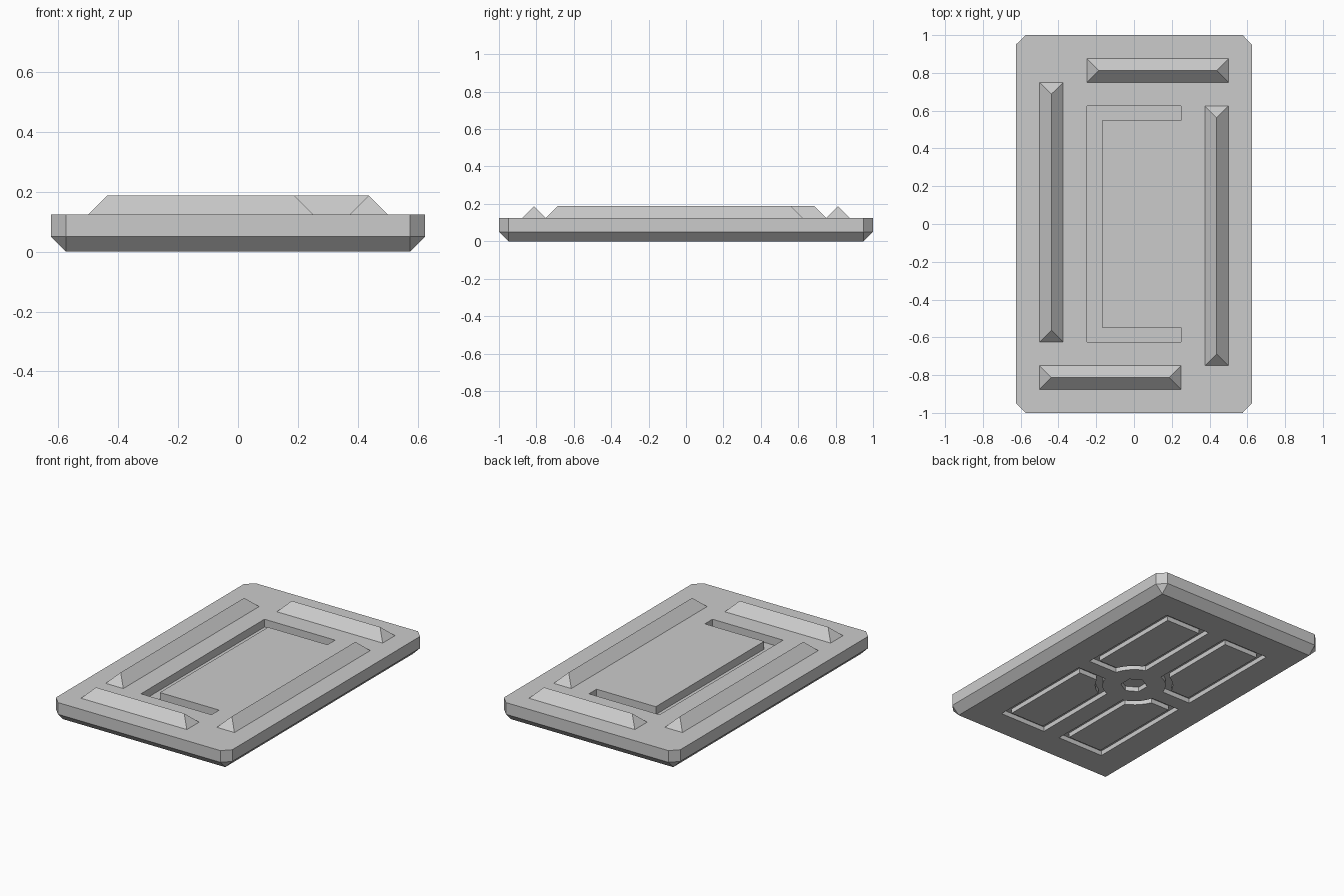
import bpy, bmesh, math

if "Cube" in bpy.data.objects:
    bpy.data.objects.remove(bpy.data.objects["Cube"], do_unlink=True)

# One plain grey material
grey = bpy.data.materials.new("stone_grey")
grey.use_nodes = True
COLOUR = (0.6, 0.6, 0.6, 1)
grey.diffuse_color = COLOUR
grey.node_tree.nodes["Principled BSDF"].inputs["Base Color"].default_value = COLOUR

TOP, SHOULDER = 0.125, 0.05
HALF_X, HALF_Y, CHAMFER = 0.625, 1.0, 0.05


def finish(bm, name):
    bmesh.ops.recalc_face_normals(bm, faces=bm.faces)
    mesh = bpy.data.meshes.new(name)
    bm.to_mesh(mesh)
    bm.free()
    mesh.materials.append(grey)
    obj = bpy.data.objects.new(name, mesh)
    bpy.context.collection.objects.link(obj)
    return obj


def loop(bm, points, z):
    return [bm.verts.new((x, y, z)) for x, y in points]


def bridge(bm, a, b):
    for i in range(len(a)):
        j = (i + 1) % len(a)
        bm.faces.new((a[i], a[j], b[j], b[i]))


def prism(bm, points, z0, z1):
    low, high = loop(bm, points, z0), loop(bm, points, z1)
    bm.faces.new(low)
    bm.faces.new(high)
    bridge(bm, low, high)


def ring_prism(bm, outer, inner, z0, z1):
    loops = [loop(bm, outer, z0), loop(bm, outer, z1),
             loop(bm, inner, z1), loop(bm, inner, z0)]
    for k in range(4):
        bridge(bm, loops[k], loops[(k + 1) % 4])


# Slab: clipped corners, square underside with a sloping rim
def slab():
    bm = bmesh.new()
    ix, iy = HALF_X - CHAMFER, HALF_Y - CHAMFER
    corners = [(1, 1), (-1, 1), (-1, -1), (1, -1)]
    outline = []
    for sx, sy in corners:
        pair = [(sx * HALF_X, sy * iy), (sx * ix, sy * HALF_Y)]
        outline += pair if sx * sy > 0 else pair[::-1]
    base = loop(bm, [(sx * ix, sy * iy) for sx, sy in corners], 0)
    mid, top = loop(bm, outline, SHOULDER), loop(bm, outline, TOP)
    bm.faces.new(base)
    bm.faces.new(top)
    bridge(bm, mid, top)
    for i in range(4):
        j = (i + 1) % 4
        bm.faces.new((base[i], mid[2 * i], mid[2 * i + 1]))
        bm.faces.new((base[i], mid[2 * i + 1], mid[2 * j], base[j]))
    return finish(bm, "slab")


# Quarter panel outline whose inner corner is scooped by a central circle
def panel(x0, x1, y0, y1, radius, sx, sy, steps=5):
    start, end = math.acos(x0 / radius), math.asin(y0 / radius)
    arc = [start + (end - start) * i / steps for i in range(steps + 1)]
    pts = [(radius * math.cos(a), radius * math.sin(a)) for a in arc]
    pts += [(x1, y0), (x1, y1), (x0, y1)]
    return [(sx * x, sy * y) for x, y in pts]


body = slab()

# Cutter for the recesses on both sides
bm = bmesh.new()
bracket = [(0.25, 0.625), (-0.25, 0.625), (-0.25, -0.625), (0.25, -0.625),
           (0.25, -0.548), (-0.17, -0.548), (-0.17, 0.548), (0.25, 0.548)]
prism(bm, bracket, TOP - 0.05, TOP + 0.05)
DEPTH, GROOVE = 0.03, 0.043
for sx in (1, -1):
    for sy in (1, -1):
        outer = panel(0.06, 0.39, 0.05, 0.77, 0.19, sx, sy)
        inner = panel(0.06 + GROOVE, 0.39 - GROOVE, 0.05 + GROOVE, 0.77 - GROOVE,
                      0.19 + GROOVE, sx, sy)
        ring_prism(bm, outer, inner, -0.05, DEPTH)
hexagon = [(0.08 * math.sin(k * math.pi / 3), 0.08 * math.cos(k * math.pi / 3))
           for k in range(6)]
prism(bm, hexagon, -0.05, DEPTH)
cutter = finish(bm, "recess_cutter")
cutter.hide_render = True

cut = body.modifiers.new("recesses", "BOOLEAN")
cut.operation, cut.solver, cut.object = "DIFFERENCE", "EXACT", cutter
bpy.context.view_layer.objects.active = body
bpy.ops.object.modifier_apply(modifier=cut.name)
bpy.data.objects.remove(cutter, do_unlink=True)


# Hipped ridges on the top, staggered in a pinwheel
def ridge(name, x0, x1, y0, y1):
    bm = bmesh.new()
    h = min(x1 - x0, y1 - y0) / 2
    a, b, c, d = loop(bm, [(x0, y0), (x1, y0), (x1, y1), (x0, y1)], TOP)
    e, f = loop(bm, [(x0 + h, y0 + h), (x1 - h, y1 - h)], TOP + 0.0625)
    if x1 - x0 > y1 - y0:
        faces = [(a, b, f, e), (c, d, e, f), (b, c, f), (d, a, e)]
    else:
        faces = [(b, c, f, e), (d, a, e, f), (a, b, e), (c, d, f)]
    for face in faces + [(d, c, b, a)]:
        bm.faces.new(face)
    finish(bm, name)


ridge("back_ridge", -0.25, 0.5, 0.75, 0.875)
ridge("front_ridge", -0.5, 0.25, -0.875, -0.75)
ridge("right_ridge", -0.5, -0.375, -0.625, 0.75)
ridge("left_ridge", 0.375, 0.5, -0.75, 0.625)
